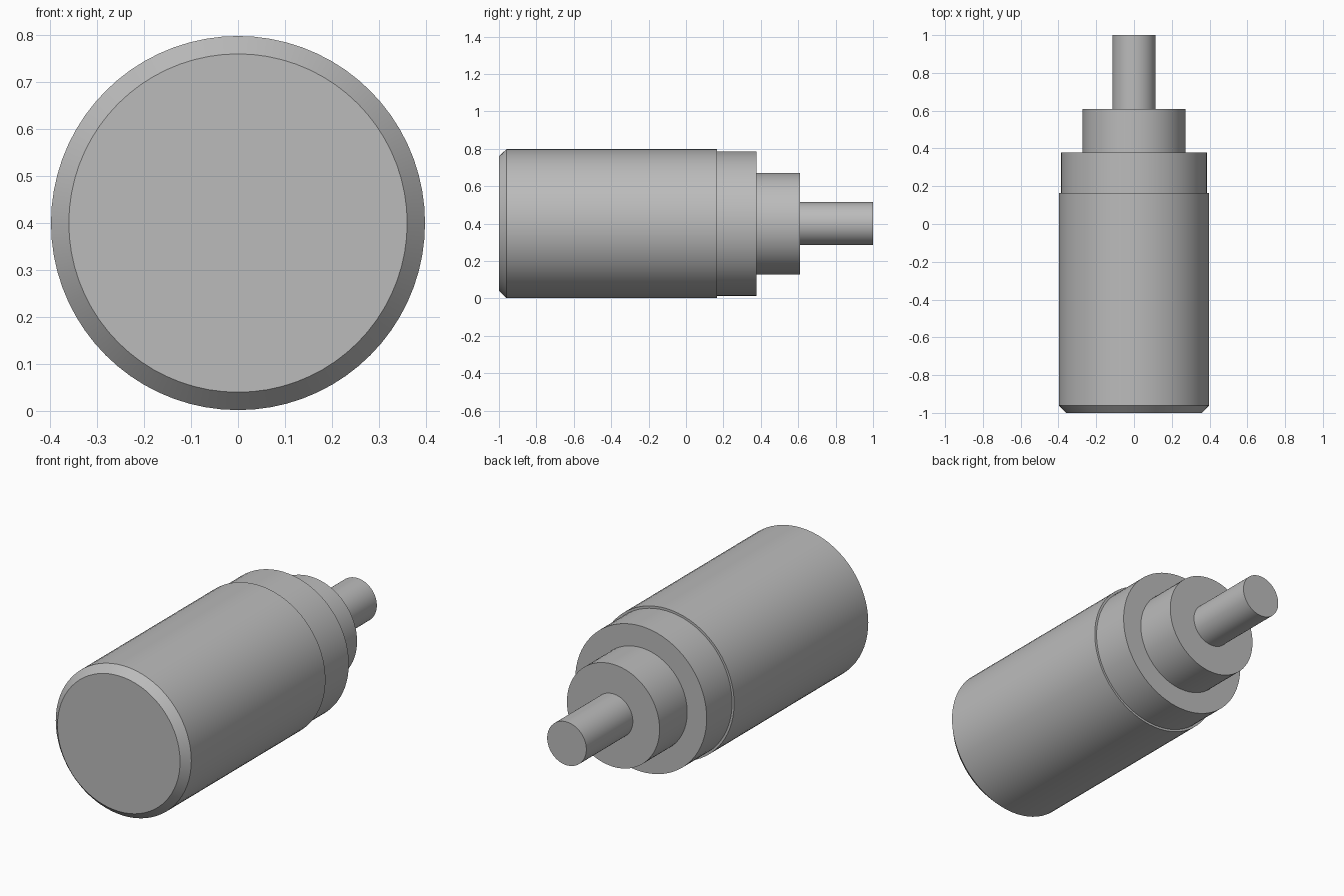
import bpy
import math

default = bpy.data.objects.get("Cube")
if default:
    bpy.data.objects.remove(default, do_unlink=True)

AXIS_Z = 0.4
SEGMENTS = 72

grey = bpy.data.materials.new("plain_grey")
grey.use_nodes = True
colour = (0.5, 0.5, 0.5, 1)
grey.diffuse_color = colour
grey.node_tree.nodes["Principled BSDF"].inputs["Base Color"].default_value = colour


def turned_part(name, profile):
    """Closed solid turned about the y axis from (y, radius) pairs."""
    verts, faces = [], []
    for y, r in profile:
        for i in range(SEGMENTS):
            a = math.tau * i / SEGMENTS
            verts.append((r * math.cos(a), y, AXIS_Z + r * math.sin(a)))
    for ring in range(len(profile) - 1):
        base = ring * SEGMENTS
        for i in range(SEGMENTS):
            j = (i + 1) % SEGMENTS
            faces.append((base + i, base + SEGMENTS + i,
                          base + SEGMENTS + j, base + j))
    # End caps
    faces.append(tuple(range(SEGMENTS)))
    last = (len(profile) - 1) * SEGMENTS
    faces.append(tuple(reversed(range(last, last + SEGMENTS))))
    mesh = bpy.data.meshes.new(name)
    mesh.from_pydata(verts, [], faces)
    mesh.materials.append(grey)
    obj = bpy.data.objects.new(name, mesh)
    bpy.context.collection.objects.link(obj)
    bpy.ops.object.select_all(action="DESELECT")
    obj.select_set(True)
    bpy.context.view_layer.objects.active = obj
    bpy.ops.object.shade_smooth_by_angle(angle=math.radians(30))
    return obj


# Main barrel with a chamfered front rim
turned_part("barrel", [(-1, 0.36), (-0.96, 0.398), (0.165, 0.398)])

# Stepped rear: collar, boss and shaft
turned_part("collar", [(0.165, 0.386), (0.378, 0.386)])
turned_part("boss", [(0.378, 0.272), (0.61, 0.272)])
turned_part("shaft", [(0.61, 0.115), (1, 0.115)])
